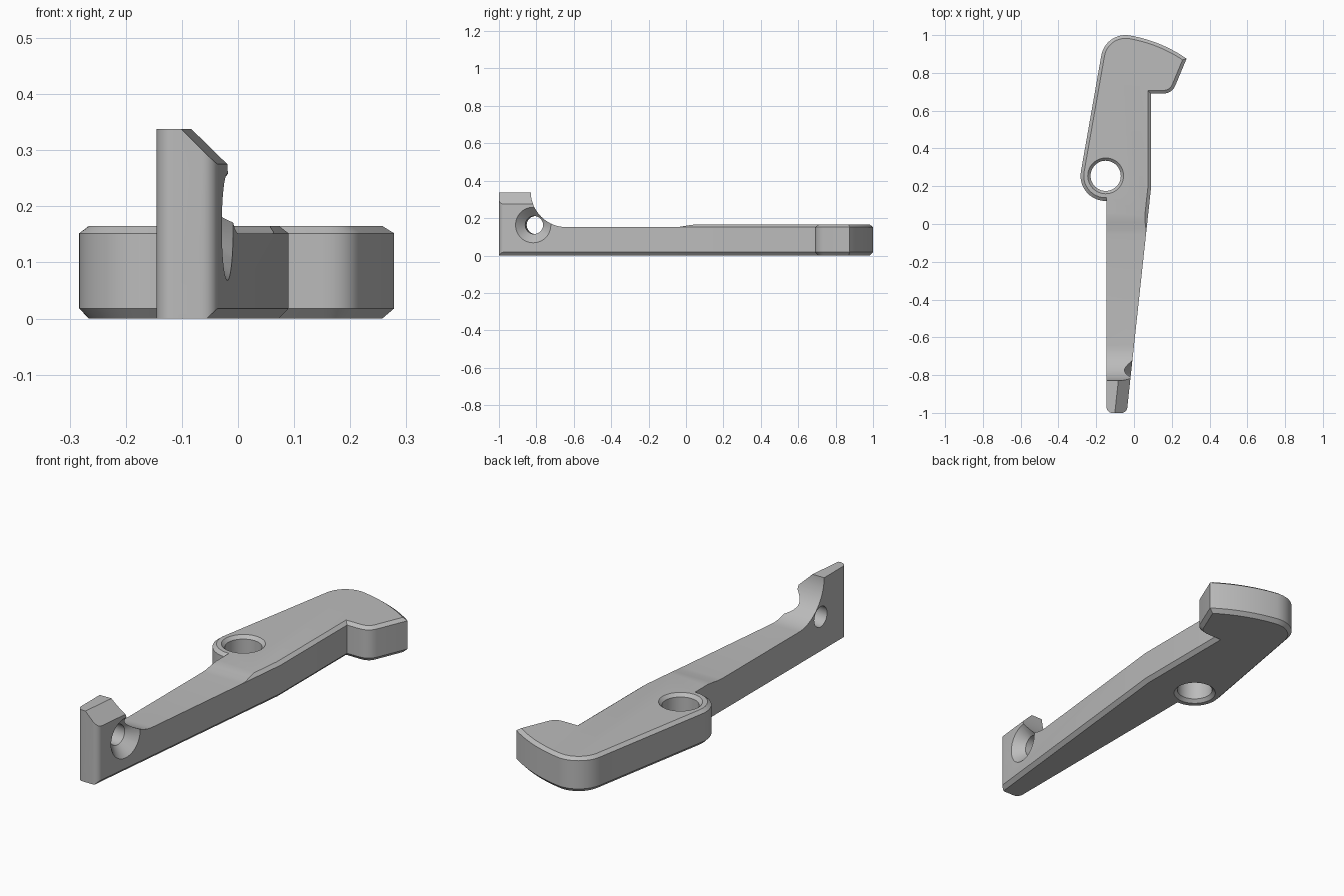
import bpy, bmesh
from math import cos, sin, radians, degrees, atan2, acos
from mathutils import Vector, Matrix

cube = bpy.data.objects.get("Cube")
if cube:
    bpy.data.objects.remove(cube)

grey = bpy.data.materials.new("plain_grey")
grey.use_nodes = True
grey.diffuse_color = (0.5, 0.5, 0.5, 1)
grey.node_tree.nodes["Principled BSDF"].inputs["Base Color"].default_value = (0.5, 0.5, 0.5, 1)


def loft(name, rings):
    """Closed solid through matching rings of points."""
    bm = bmesh.new()
    loops = [[bm.verts.new(p) for p in ring] for ring in rings]
    for a, b in zip(loops, loops[1:]):
        for i in range(len(a)):
            j = (i + 1) % len(a)
            bm.faces.new((a[i], a[j], b[j], b[i]))
    bm.faces.new(loops[0][::-1])
    bm.faces.new(loops[-1])
    bmesh.ops.recalc_face_normals(bm, faces=bm.faces)
    mesh = bpy.data.meshes.new(name)
    bm.to_mesh(mesh)
    bm.free()
    mesh.materials.append(grey)
    ob = bpy.data.objects.new(name, mesh)
    bpy.context.collection.objects.link(ob)
    return ob


def lathe(name, profile, matrix):
    """Round solid from (height, radius) pairs along the matrix's z axis."""
    return loft(name, [[matrix @ Vector((x, y, h)) for x, y in arc((0, 0), r, 0, 352.5, 47)]
                       for h, r in profile])


def combine(ob, other, operation):
    mod = ob.modifiers.new("combine", 'BOOLEAN')
    mod.operation, mod.solver, mod.object = operation, 'EXACT', other
    bpy.context.view_layer.objects.active = ob
    bpy.ops.object.modifier_apply(modifier=mod.name)
    bpy.data.objects.remove(other)


def arc(c, r, start, end, steps):
    angles = [radians(start + (end - start) * i / steps) for i in range(steps + 1)]
    return [(c[0] + r * cos(a), c[1] + r * sin(a)) for a in angles]


def inset(points, dists):
    """Move each edge inward by its own distance."""
    out = []
    n = len(points)
    for i in range(n):
        p = Vector(points[i])
        d1 = (p - Vector(points[i - 1])).normalized()
        d2 = (Vector(points[(i + 1) % n]) - p).normalized()
        n1, n2 = Vector((-d1.y, d1.x)), Vector((-d2.y, d2.x))
        a, b = dists[i - 1], dists[i]
        det = n1.x * n2.y - n1.y * n2.x
        if abs(det) < 1e-3:
            out.append(p + n1 * a)
        else:
            out.append(p + Vector((a * n2.y - b * n1.y, n1.x * b - n2.x * a)) / det)
    return out


# Plan outline: pivot boss, arm, hook and rounded back
pivot, corner = Vector((-0.15, 0.255)), Vector((-0.045, 0.87))
BOSS, ROUND, LEFT, FRONT, CHAMFER = 0.133, 0.13, -0.145, -1.0, 0.017
SLOPE = 0.108


def edge_x(y):
    return 0.09 + SLOPE * (y - 0.19)


axis = degrees(atan2(corner.y - pivot.y, corner.x - pivot.x))
boss_end = 360 - degrees(acos((LEFT - pivot.x) / BOSS))
tip = Vector((0.28, 0.878))
sweep = (corner - pivot).length + ROUND
tip_angle = degrees(atan2(tip.y - pivot.y, tip.x - pivot.x))

hook_a, hook_b, hook_c = Vector((0.15, 0.69)), Vector((0.2, 0.69)), Vector((0.218, 0.731))
hook = [tuple(hook_a * (1 - t) ** 2 + hook_b * 2 * t * (1 - t) + hook_c * t * t)
        for t in [i / 6 for i in range(7)]]

boss = arc(pivot, BOSS, axis + 90, boss_end, 20)
outline = boss + [(LEFT, FRONT), (edge_x(FRONT), FRONT), (0.09, 0.19), (0.09, 0.69)]
outline += hook + arc(pivot, sweep, tip_angle, axis, 14) + arc(corner, ROUND, axis, axis + 90, 16)[1:]
dists = [CHAMFER] * len(outline)
dists[len(boss) - 1] = dists[len(boss)] = 0      # arm's left side and front stay square
inner = inset(outline, dists)


def level(points, z):
    return [(x, y, z) for x, y in points]


def side_prism(name, profile):
    return loft(name, [[(x, y, z) for y, z in profile] for x in (-1, 1)])


lever = loft("lever", [level(inner, 0), level(outline, 0.018),
                       level(outline, 0.152), level(inner, 0.165)])

# Lower arm top with a soft step up to the head
combine(lever, side_prism("step_cutter", [
    (-1.2, 0.152), (-0.06, 0.152), (-0.03, 0.154), (0.01, 0.161), (0.05, 0.166),
    (0.05, 0.4), (-1.2, 0.4)]), 'DIFFERENCE')

# Raised front end with a concave rear
riser = loft("riser", [level(outline, 0.1), level(outline, 0.338)])
curve = arc((-0.64, 0.342), 0.19, 270, 180, 20)
combine(riser, side_prism("riser_profile",
        [(-1.2, 0.05), (-0.64, 0.05)] + curve + [(-0.83, 0.4), (-1.2, 0.4)]), 'INTERSECT')
combine(riser, loft("slant_cutter", [
    [(edge_x(y) + dx, y, z) for dx, z in ((-0.075, 0.35), (0.04, 0.235), (0.04, 0.35))]
    for y in (-1.1, -0.7)]), 'DIFFERENCE')
combine(lever, riser, 'UNION')

# Rounded vertical corners at the front end
envelope = arc((LEFT + 0.03, -0.97), 0.03, 180, 270, 8)
envelope += arc((edge_x(-0.97) - 0.03, -0.97), 0.03, 270, 354, 8)
envelope += [(1, -0.9), (1, 1.2), (-1, 1.2), (-1, 0.06), (LEFT, 0.06)]
combine(lever, loft("end_envelope", [level(envelope, -0.1), level(envelope, 0.5)]), 'INTERSECT')

# Pivot hole, chamfered at both ends
R = 0.08
combine(lever, lathe("pivot_cutter", [
    (-0.02, R + 0.035), (0.015, R), (0.15, R), (0.185, R + 0.035)],
    Matrix.Translation((pivot.x, pivot.y, 0))), 'DIFFERENCE')

# Countersunk cross hole, square to the slanted side
normal = Vector((1, -SLOPE, 0)).normalized()
screw = Matrix.Translation((edge_x(-0.817), -0.817, 0.163)) @ normal.to_track_quat('Z', 'Y').to_matrix().to_4x4()
combine(lever, lathe("screw_cutter", [
    (-0.3, 0.048), (-0.047, 0.048), (0, 0.095), (0.05, 0.095)], screw), 'DIFFERENCE')

# Shading
bpy.ops.object.select_all(action='DESELECT')
lever.select_set(True)
bpy.context.view_layer.objects.active = lever
bpy.ops.object.shade_smooth_by_angle(angle=radians(25))
